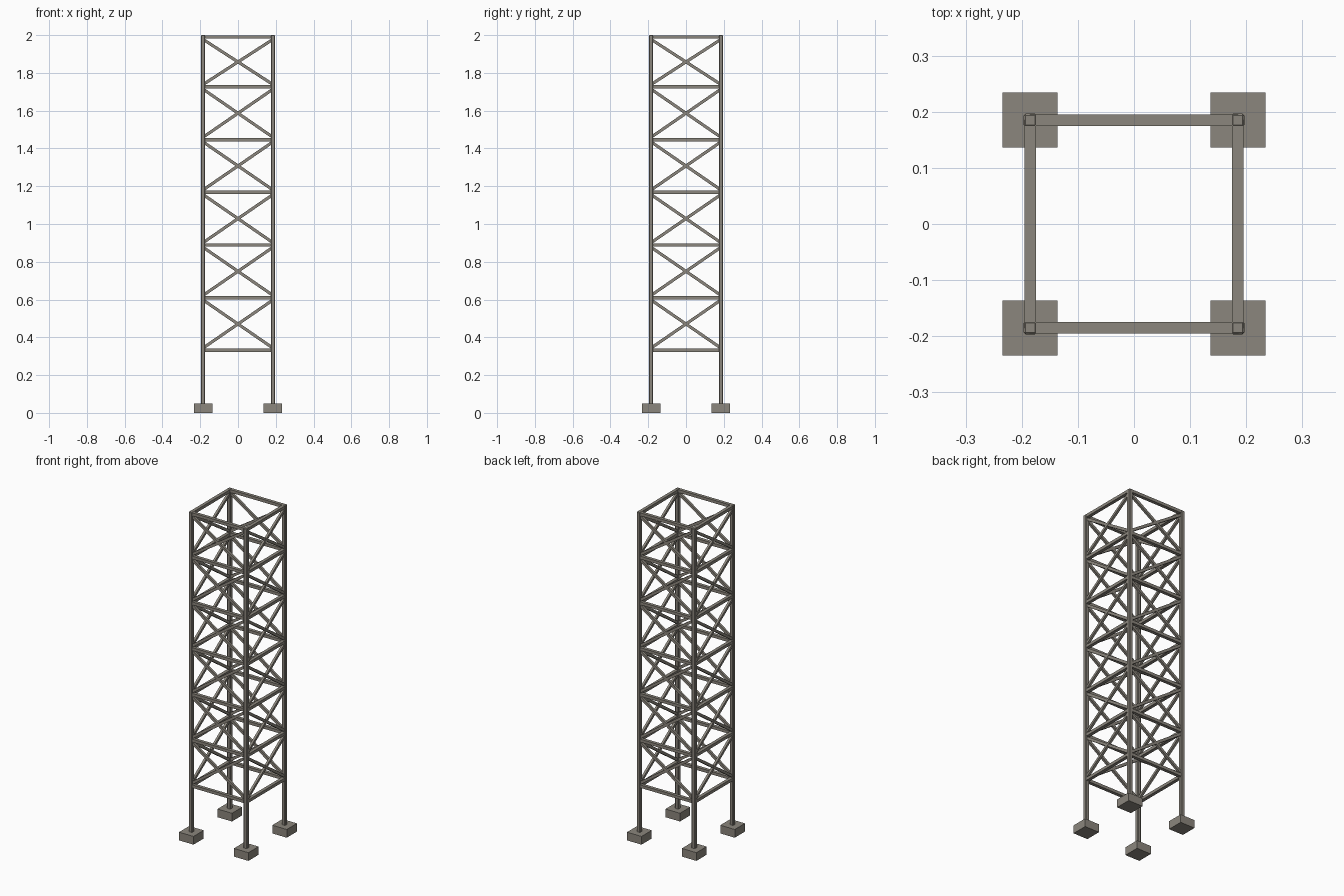
import bpy, bmesh, math
from mathutils import Vector, Matrix

if "Cube" in bpy.data.objects:
    bpy.data.objects.remove(bpy.data.objects["Cube"])

steel = bpy.data.materials.new("warm_grey_steel")
steel.diffuse_color = (0.26, 0.24, 0.205, 1)
steel.use_nodes = True
steel.node_tree.nodes["Principled BSDF"].inputs["Base Color"].default_value = steel.diffuse_color

C = 0.185                                   # leg axis offset
LEVELS = [0.331 + 0.279 * i for i in range(6)] + [1.99]


def finish(name, bm, bevel=0):
    me = bpy.data.meshes.new(name)
    bmesh.ops.recalc_face_normals(bm, faces=bm.faces)
    bm.to_mesh(me)
    bm.free()
    me.materials.append(steel)
    ob = bpy.data.objects.new(name, me)
    bpy.context.collection.objects.link(ob)
    if bevel:
        m = ob.modifiers.new("edge", 'BEVEL')
        m.width, m.segments = bevel, 1
    return ob


def box(bm, size, mat):
    bmesh.ops.create_cube(bm, size=1, matrix=mat @ Matrix.Diagonal((*size, 1)))


# legs and footing blocks
for sx, sn in ((-1, "left"), (1, "right")):
    for sy, fn in ((-1, "front"), (1, "back")):
        bm = bmesh.new()
        box(bm, (0.023, 0.023, 1.96), Matrix.Translation((sx * C, sy * C, 1.02)))
        finish(f"{fn}_{sn}_leg", bm, 0.003)
        bm = bmesh.new()
        box(bm, (0.098, 0.098, 0.05), Matrix.Translation((sx * C, sy * C, 0.025)))
        finish(f"{fn}_{sn}_footing", bm)

# four identical faces: horizontal rails and crossed braces
for k, side in enumerate(("front", "right", "back", "left")):
    turn = Matrix.Rotation(k * math.pi / 2, 4, 'Z')

    rails = bmesh.new()
    for z in LEVELS:
        box(rails, (2 * C, 0.02, 0.018), turn @ Matrix.Translation((0, -C, z)))
    finish(f"{side}_rails", rails)

    braces = bmesh.new()
    for z0, z1 in zip(LEVELS, LEVELS[1:]):
        dx, dz = 2 * 0.178, (z1 - z0) - 0.034
        for s in (-1, 1):
            m = (turn @ Matrix.Translation((0, -C + s * 0.001, (z0 + z1) / 2))
                 @ Matrix.Rotation(s * math.atan2(dz, dx), 4, 'Y'))
            box(braces, (math.hypot(dx, dz), 0.014, 0.016), m)
    finish(f"{side}_cross_braces", braces)
